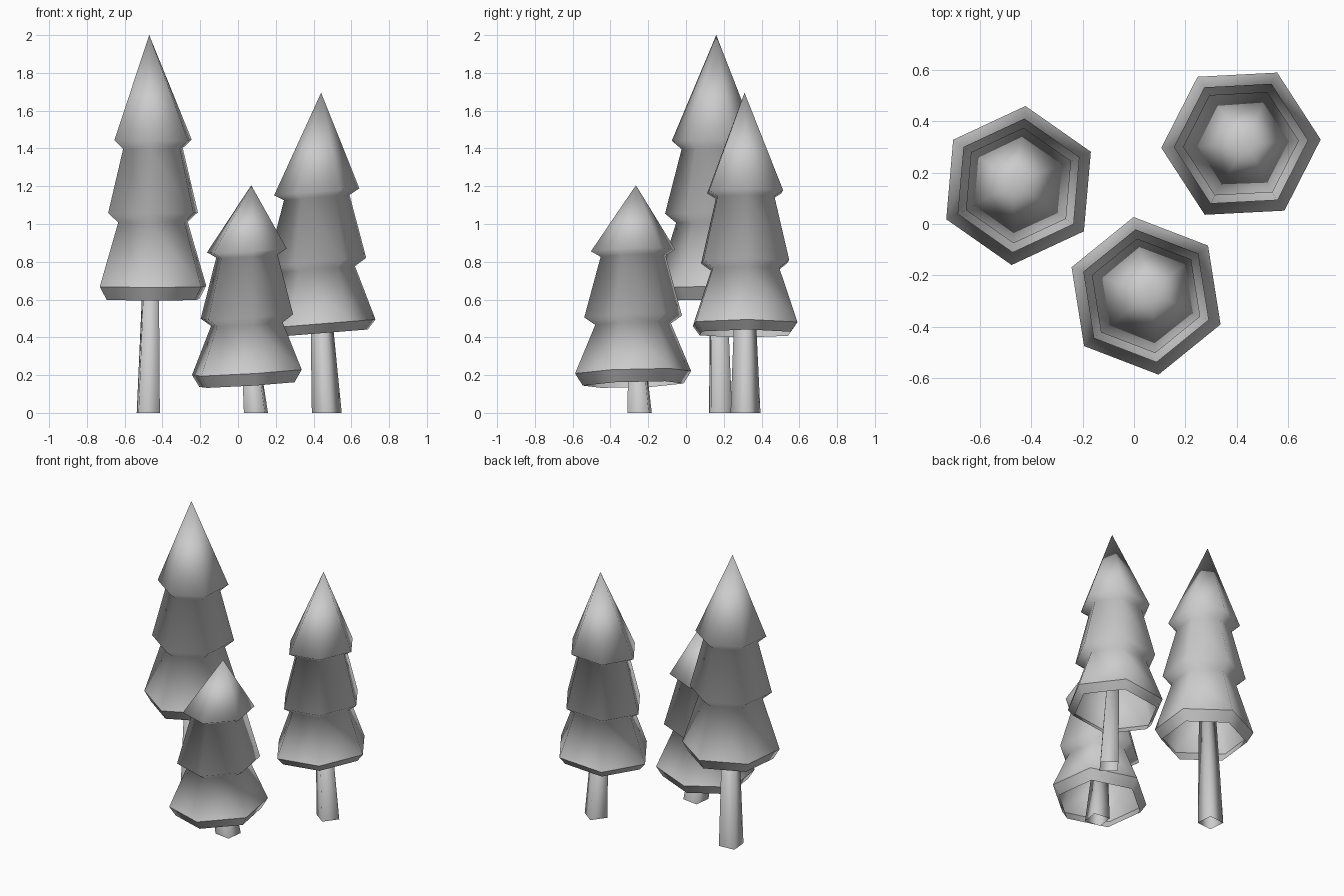
import bpy, bmesh
from math import cos, sin, radians

cube = bpy.data.objects.get("Cube")
if cube:
    bpy.data.objects.remove(cube, do_unlink=True)

grey = bpy.data.materials.new("plain_grey")
grey.use_nodes = True
colour = (0.6, 0.6, 0.6, 1)
grey.diffuse_color = colour
grey.node_tree.nodes["Principled BSDF"].inputs["Base Color"].default_value = colour

# Foliage ring radii from the top tier's rim down to the open hem
RADII = (0.226, 0.174, 0.262, 0.203, 0.311, 0.27)
SKIRT = 4


def ring(bm, centre, z, radius, sides, turn, tilt=(0, 0)):
    """One polygon ring, slanted by the tilt slopes."""
    verts = []
    for i in range(sides):
        a = radians(turn + 360 * i / sides)
        dx, dy = radius * cos(a), radius * sin(a)
        verts.append(bm.verts.new((centre[0] + dx, centre[1] + dy,
                                   z + dx * tilt[0] + dy * tilt[1])))
    return verts


def bridge(bm, upper, lower):
    n = len(upper)
    for i in range(n):
        j = (i + 1) % n
        bm.faces.new((upper[i], lower[i], lower[j], upper[j]))


def finish(bm, name):
    for face in bm.faces:
        face.smooth = True
    mesh = bpy.data.meshes.new(name)
    bm.to_mesh(mesh)
    bm.free()
    mesh.materials.append(grey)
    obj = bpy.data.objects.new(name, mesh)
    bpy.context.collection.objects.link(obj)


def foliage(name, apex, centre, turn, heights, tilt):
    bm = bmesh.new()
    tip = bm.verts.new(apex)
    rings = [ring(bm, centre, z, r, 6, turn, tilt) for z, r in zip(heights, RADII)]
    for i in range(6):
        bm.faces.new((tip, rings[0][i], rings[0][(i + 1) % 6]))
    for upper, lower in zip(rings, rings[1:]):
        bridge(bm, upper, lower)
    # Crisp edge around the widest ring
    skirt = rings[SKIRT]
    for i in range(6):
        bm.edges.get((skirt[i], skirt[(i + 1) % 6])).smooth = False
    finish(bm, name)


def trunk(name, base, top, height, turn):
    bm = bmesh.new()
    lower = ring(bm, base, 0, 0.08, 4, turn)
    upper = ring(bm, top, height, 0.053, 4, turn)
    bridge(bm, upper, lower)
    bm.faces.new(upper)
    finish(bm, name)


# Tall tree
foliage("tall_tree_foliage", (-0.47, 0.16, 2.0), (-0.45, 0.15), 25,
        (1.445, 1.4, 1.06, 1.01, 0.67, 0.6), (0.0, 0.02))
trunk("tall_tree_trunk", (-0.475, 0.183), (-0.46, 0.17), 0.8, 50)

# Middle tree
foliage("middle_tree_foliage", (0.44, 0.31, 1.695), (0.417, 0.313), 3,
        (1.17, 1.14, 0.8, 0.76, 0.47, 0.42), (0.08, 0.0))
trunk("middle_tree_trunk", (0.47, 0.315), (0.435, 0.312), 0.62, 8)

# Small tree
foliage("small_tree_foliage", (0.07, -0.265, 1.205), (0.047, -0.28), 39,
        (0.86, 0.83, 0.51, 0.47, 0.215, 0.15), (0.06, 0.03))
trunk("small_tree_trunk", (0.095, -0.245), (0.06, -0.265), 0.36, 37)
